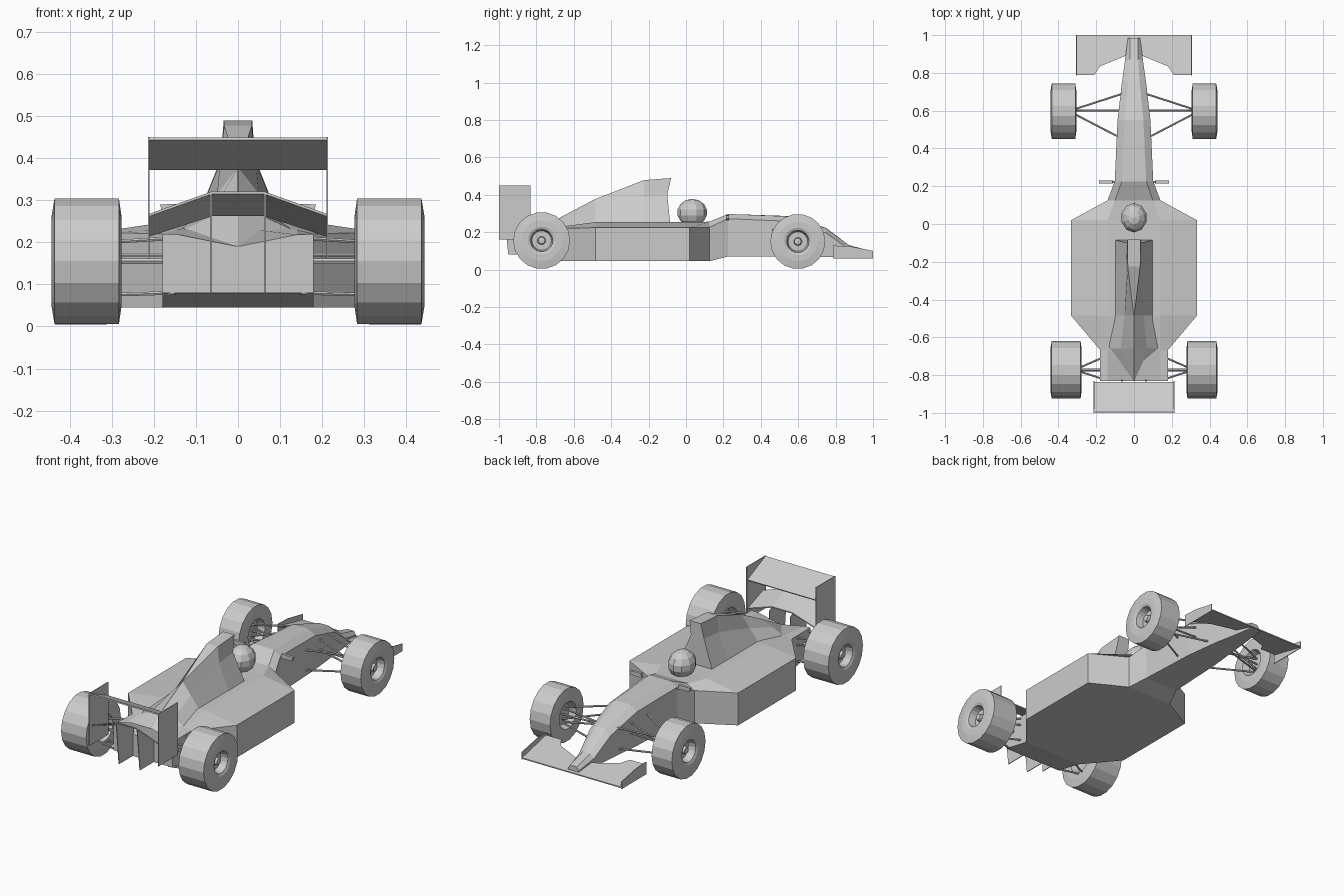
import bpy, bmesh
from math import sin, cos, pi
from mathutils import Vector

if "Cube" in bpy.data.objects:
    bpy.data.objects.remove(bpy.data.objects["Cube"])


def build(name, verts, faces):
    bm = bmesh.new()
    vs = [bm.verts.new(v) for v in verts]
    for f in faces:
        bm.faces.new([vs[i] for i in f])
    bmesh.ops.remove_doubles(bm, verts=bm.verts, dist=0.0003)
    bmesh.ops.recalc_face_normals(bm, faces=bm.faces)
    me = bpy.data.meshes.new(name)
    bm.to_mesh(me)
    bm.free()
    ob = bpy.data.objects.new(name, me)
    bpy.context.collection.objects.link(ob)
    return ob


def rings_to_mesh(name, rings, caps=True):
    n = len(rings[0])
    verts = [p for r in rings for p in r]
    faces = [(a * n + i, a * n + (i + 1) % n, (a + 1) * n + (i + 1) % n, (a + 1) * n + i)
             for a in range(len(rings) - 1) for i in range(n)]
    if caps:
        faces += [tuple(range(n)), tuple(range(len(verts) - n, len(verts)))]
    return build(name, verts, faces)


def loft(name, halves):
    """Loft right-half cross-sections mirrored across x = 0."""
    return rings_to_mesh(name, [h + [(-x, y, z) for x, y, z in reversed(h)] for h in halves])


def slab(name, pts, off):
    """Thin plate: outline plus a copy shifted by off."""
    o = Vector(off)
    return rings_to_mesh(name, [[tuple(p) for p in pts], [tuple(Vector(p) + o) for p in pts]])


def rod(name, a, b, r=0.005):
    a, b = Vector(a), Vector(b)
    d = (b - a).normalized()
    u = d.cross(Vector((0, 0, 1))).normalized()
    v = d.cross(u)
    ring = [u * r * cos(k * pi / 3) + v * r * sin(k * pi / 3) for k in range(6)]
    return rings_to_mesh(name, [[p + a for p in ring], [p + b for p in ring]])


def wheel(name, s, y, r, inner, outer):
    o, i, n = outer, inner, 18
    prof = [(o - .018, .006), (o - .02, .018), (o - .045, .022), (o - .045, .052), (o - .006, .06),
            (o, .074), (o, r * .72), (o - .007, r), (i + .006, r), (i, r * .72),
            (i, .074), (i + .035, .06), (i + .035, .006)]
    rings = [[(s * x, y + q * cos(2 * pi * k / n), r + .003 + q * sin(2 * pi * k / n))
              for k in range(n)] for x, q in prof]
    return rings_to_mesh(name, rings)


# tub, side pods and nose: y, width, floor, side top, deck width, deck z, centre z
sections = [
    (-.83, .18, .08, .22, .14, .218, .19), (-.667, .18, .045, .22, .14, .23, .235),
    (-.485, .333, .045, .224, .14, .253, .253), (.02, .333, .045, .224, .14, .253, .253),
    (.125, .14, .045, .226, .10, .256, .256), (.225, .102, .07, .272, .065, .297, .297),
    (.55, .087, .07, .258, .05, .284, .286), (.75, .064, .068, .195, .03, .22, .222),
    (.87, .047, .063, .11, .022, .13, .131), (.985, .032, .06, .08, .02, .1, .1)]
loft("body_and_nose", [[(0, y, zb), (w, y, zb), (w, y, zs), (c, y, zt), (.0001, y, zc)]
                       for y, w, zb, zs, c, zt, zc in sections])

# engine cover with air intake
loft("engine_cover", [
    [(.1, -.085, .25), (.04, -.10, .40), (.034, -.08, .489)],
    [(.1, -.225, .25), (.042, -.225, .39), (.033, -.225, .478)],
    [(.1, -.485, .25), (.05, -.485, .315), (.001, -.485, .377)],
    [(.14, -.66, .225), (.07, -.66, .257), (.001, -.66, .285)],
    [(.01, -.83, .186), (.005, -.83, .189), (.001, -.83, .192)]])

# driver helmet
bpy.ops.mesh.primitive_uv_sphere_add(segments=10, ring_count=7, radius=1, location=(0, .033, .305))
helmet = bpy.context.object
helmet.name = "helmet"
helmet.scale = (.07, .08, .073)

# front wing plane, notched around the nose
half = [(.303, 1.0, .064), (.303, .79, .11), (.21, .79, .11), (.18, .835, .1), (.045, .89, .088)]
slab("front_wing", half + [(-x, y, z) for x, y, z in reversed(half)], (0, 0, .006))

# rear wing upper flap and three-part lower flap
slab("rear_wing_upper", [(-.21, -.998, .443), (.21, -.998, .443), (.21, -.84, .372), (-.21, -.84, .372)],
     (0, .003, .006))
slab("rear_wing_lower", [(-.062, -.975, .315), (.062, -.975, .315), (.062, -.84, .262), (-.062, -.84, .262)],
     (0, 0, .006))

for s, side in ((1, "right"), (-1, "left")):
    # wheels
    wheel("front_wheel_" + side, s, .598, .147, .305, .442)
    wheel("rear_wheel_" + side, s, -.772, .152, .277, .443)

    # wing end plates
    slab("front_end_plate_" + side, [(s * .303, y, z) for y, z in
         ((.785, .06), (1, .06), (1, .1), (.87, .125), (.785, .128))], (s * .004, 0, 0))
    slab("rear_end_plate_" + side, [(s * .21, y, z) for y, z in
         ((-1, .16), (-.832, .16), (-.832, .45), (-1, .45))], (s * .004, 0, 0))

    # lower rear flap side and wing pylon
    slab("rear_wing_lower_" + side, [(s * .062, -.975, .315), (s * .21, -.975, .262),
         (s * .21, -.84, .214), (s * .062, -.84, .262)], (0, 0, .006))
    slab("rear_wing_pylon_" + side, [(s * .062, y, z) for y, z in
         ((-.95, .08), (-.82, .08), (-.82, .25), (-.84, .262), (-.975, .315))], (s * .004, 0, 0))

    # mirror and its stalk
    slab("mirror_" + side, [(s * .112, .215, .266), (s * .18, .215, .27),
         (s * .185, .215, .29), (s * .115, .215, .292)], (0, .014, 0))
    rod("mirror_stalk_" + side, (s * .09, .225, .262), (s * .13, .222, .275), .004)

    # suspension arms
    for level, zh, zb in (("upper", .185, .215), ("lower", .105, .1)):
        for k, y in enumerate((.69, .45)):
            rod(f"front_arm_{level}_{k}_{side}", (s * .345, .598, zh), (s * .06, y, zb))
    rod("front_push_rod_" + side, (s * .345, .6, .12), (s * .06, .6, .225))
    rod("front_track_rod_" + side, (s * .345, .602, .15), (s * .06, .602, .16))
    for level, zh, zb in (("upper", .2, .21), ("middle", .17, .17), ("lower", .06, .055)):
        zh = max(zh, .1) if level != "lower" else .075
        for k, y in enumerate((-.7, -.825)):
            rod(f"rear_arm_{level}_{k}_{side}", (s * .315, -.772, zh), (s * .15, y, max(zb, .08)))
    rod("rear_axle_" + side, (s * .32, -.772, .155), (s * .15, -.772, .155), .008)
